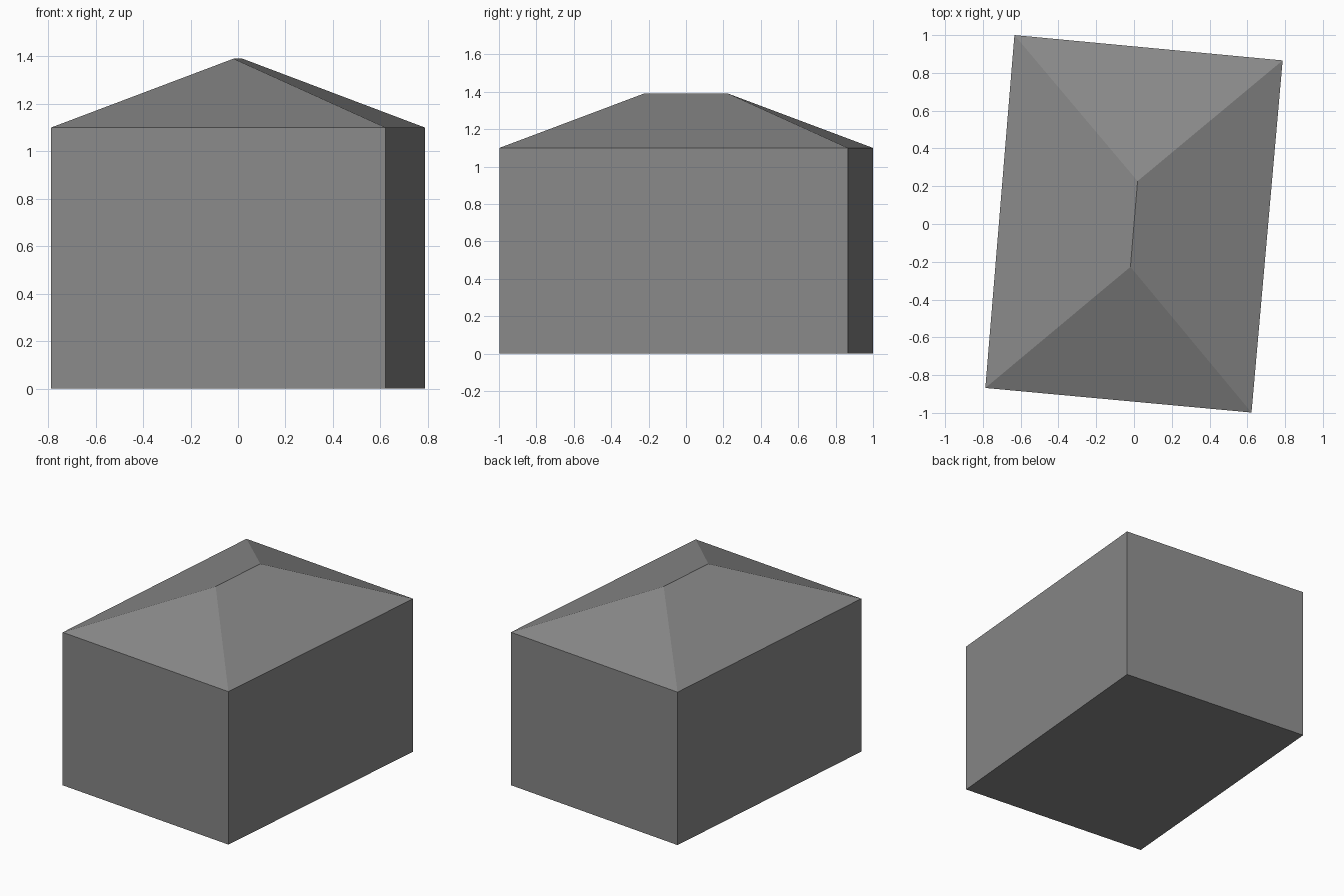
import bpy
import bmesh
from mathutils import Vector

cube = bpy.data.objects.get("Cube")
if cube:
    bpy.data.objects.remove(cube, do_unlink=True)

EAVE, TOP = 1.10, 1.39
# Footprint corners, counter-clockwise from front left
CORNERS = [(-0.787, -0.868), (0.622, -0.998), (0.787, 0.866), (-0.633, 1.0)]
RIDGE = Vector((0.019, 0.227, 0))

grey = bpy.data.materials.new("plain grey")
grey.use_nodes = True
colour = (0.25, 0.25, 0.25, 1)
grey.diffuse_color = colour
grey.node_tree.nodes["Principled BSDF"].inputs["Base Color"].default_value = colour


def ring(bm, z):
    return [bm.verts.new((x, y, z)) for x, y in CORNERS]


def finish(bm, name):
    bm.normal_update()
    mesh = bpy.data.meshes.new(name)
    bm.to_mesh(mesh)
    bm.free()
    mesh.materials.append(grey)
    obj = bpy.data.objects.new(name, mesh)
    bpy.context.collection.objects.link(obj)


# Walls with a closed floor
bm = bmesh.new()
low, high = ring(bm, 0), ring(bm, EAVE)
bm.faces.new(low[::-1])
for i in range(4):
    j = (i + 1) % 4
    bm.faces.new((low[i], low[j], high[j], high[i]))
finish(bm, "walls")

# Hipped roof: two end triangles and two long slopes
bm = bmesh.new()
a, b, c, d = ring(bm, EAVE)
lift = Vector((0, 0, TOP))
front = bm.verts.new(lift - RIDGE)
back = bm.verts.new(lift + RIDGE)
for face in ((a, b, front), (b, c, back, front), (c, d, back), (d, a, front, back)):
    bm.faces.new(face)
finish(bm, "hipped_roof")
